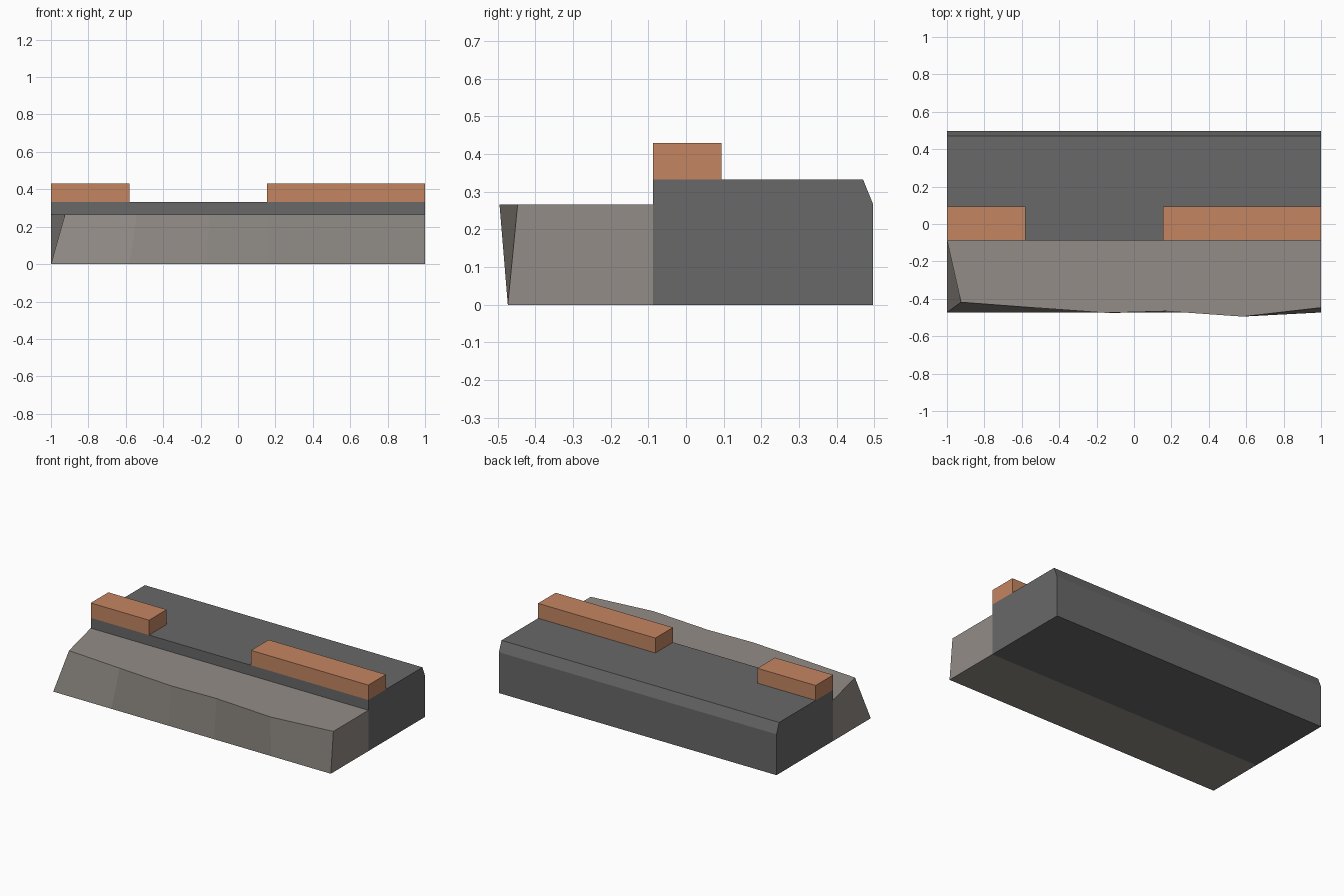
import bpy

cube = bpy.data.objects.get("Cube")
if cube:
    bpy.data.objects.remove(cube, do_unlink=True)


def material(name, rgb):
    mat = bpy.data.materials.new(name)
    mat.use_nodes = True
    mat.diffuse_color = (*rgb, 1)
    mat.node_tree.nodes["Principled BSDF"].inputs["Base Color"].default_value = (*rgb, 1)
    return mat


def build(name, verts, faces, mat):
    mesh = bpy.data.meshes.new(name)
    mesh.from_pydata(verts, [], faces)
    mesh.materials.append(mat)
    obj = bpy.data.objects.new(name, mesh)
    bpy.context.collection.objects.link(obj)
    return obj


def loft(name, sections, mat):
    """Join matching cross-sections, ordered from left to right, and cap both ends."""
    n = len(sections[0])
    verts = [p for section in sections for p in section]
    faces = [tuple(range(n))[::-1], tuple(range(len(verts) - n, len(verts)))]
    for s in range(len(sections) - 1):
        for i in range(n):
            a, b = s * n + i, s * n + (i + 1) % n
            faces.append((a, b, b + n, a + n))
    return build(name, verts, faces, mat)


def extrude(name, profile, x0, x1, mat):
    return loft(name, [[(x, y, z) for y, z in profile] for x in (x0, x1)], mat)


asphalt = material("dark grey", (0.14, 0.14, 0.14))
rock = material("warm grey rock", (0.29, 0.265, 0.24))
timber = material("orange brown", (0.55, 0.235, 0.12))

SEAM, LEDGE, DECK = -0.087, 0.266, 0.333

# Slab with a bevelled rear edge
extrude("slab", [(SEAM, 0), (0.497, 0), (0.497, LEDGE), (0.47, DECK), (SEAM, DECK)],
        -1, 1, asphalt)

# Rocky front ledge: straight foot, wavy rim (foot x, rim x, rim y)
rim = [(-1, -0.925, -0.418), (-0.58, -0.54, -0.447), (-0.17, -0.15, -0.475),
       (0.16, 0.17, -0.466), (0.57, 0.58, -0.495), (1, 1, -0.447)]
loft("rock_ledge", [[(fx, -0.473, 0), (fx, SEAM, 0), (fx, SEAM, LEDGE), (rx, ry, LEDGE)]
                    for fx, rx, ry in rim], rock)

# Low kerb blocks along the seam
for name, x0, x1 in (("kerb_right", -1, -0.58), ("kerb_left", 0.155, 1)):
    extrude(name, [(SEAM, DECK), (0.094, DECK), (0.094, 0.43), (SEAM, 0.43)], x0, x1, timber)
